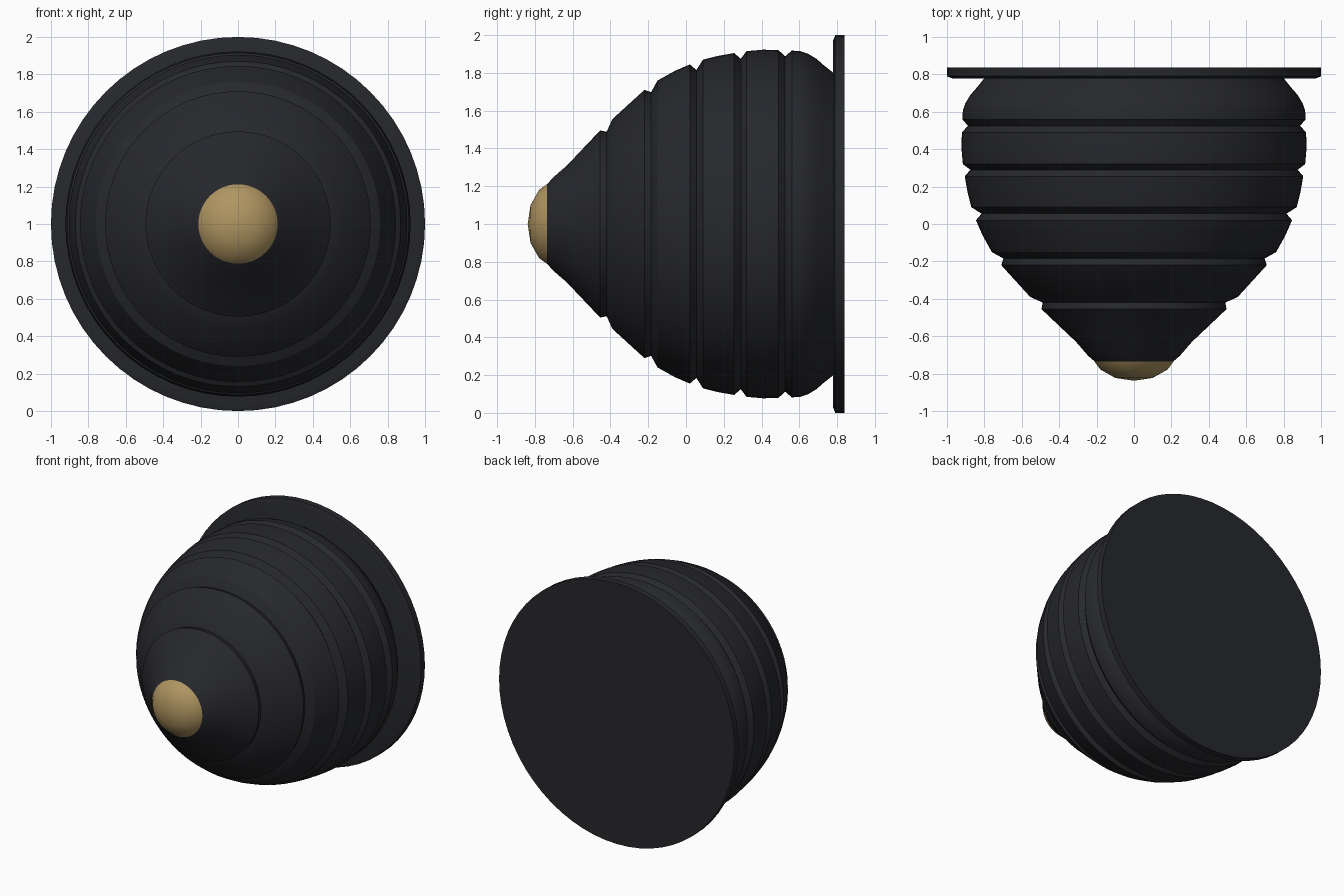
import bpy, bmesh, math

if "Cube" in bpy.data.objects:
    bpy.data.objects.remove(bpy.data.objects["Cube"])

SEGMENTS = 64


def material(name, rgb):
    m = bpy.data.materials.new(name)
    m.diffuse_color = (*rgb, 1)
    m.use_nodes = True
    m.node_tree.nodes["Principled BSDF"].inputs["Base Color"].default_value = m.diffuse_color
    return m


def lathe(name, profile, mat, sharp=25):
    """Revolve (y, radius) points around the y axis at height 1."""
    bm = bmesh.new()
    rings = []
    for y, r in profile:
        if r == 0:
            rings.append([bm.verts.new((0, y, 1))])
        else:
            angles = [2 * math.pi * i / SEGMENTS for i in range(SEGMENTS)]
            rings.append([bm.verts.new((r * math.cos(a), y, 1 + r * math.sin(a)))
                          for a in angles])
    for a, b in zip(rings, rings[1:]):
        for i in range(SEGMENTS):
            j = (i + 1) % SEGMENTS
            if len(a) == 1:
                bm.faces.new((a[0], b[i], b[j]))
            elif len(b) == 1:
                bm.faces.new((a[i], a[j], b[0]))
            else:
                bm.faces.new((a[i], a[j], b[j], b[i]))
    bmesh.ops.recalc_face_normals(bm, faces=bm.faces)
    mesh = bpy.data.meshes.new(name)
    bm.to_mesh(mesh)
    bm.free()
    mesh.materials.append(mat)
    ob = bpy.data.objects.new(name, mesh)
    bpy.context.collection.objects.link(ob)
    bpy.ops.object.select_all(action='DESELECT')
    ob.select_set(True)
    bpy.context.view_layer.objects.active = ob
    bpy.ops.object.shade_smooth_by_angle(angle=math.radians(sharp))
    return ob


black = material("black", (0.02, 0.021, 0.025))
gold = material("gold", (0.43, 0.30, 0.12))

# Ribbed bell body, front to back, with notched grooves
lathe("body", [
    (-0.735, 0), (-0.735, 0.21), (-0.705, 0.245), (-0.63, 0.31),
    (-0.455, 0.495), (-0.42, 0.488), (-0.39, 0.555),
    (-0.22, 0.71), (-0.185, 0.698), (-0.15, 0.76), (-0.06, 0.81),
    (0.02, 0.845), (0.055, 0.815), (0.09, 0.87), (0.17, 0.89),
    (0.255, 0.905), (0.29, 0.875), (0.32, 0.915), (0.41, 0.923),
    (0.49, 0.92), (0.525, 0.888), (0.56, 0.918), (0.605, 0.915),
    (0.645, 0.902), (0.69, 0.875), (0.73, 0.84), (0.78, 0.80),
], black)

# Wall flange with a chamfered front rim
lathe("flange", [(0.778, 0), (0.778, 0.97), (0.79, 1), (0.838, 1), (0.838, 0)], black)

# Rounded gold tip
lathe("tip", [
    (-0.838, 0), (-0.823, 0.10), (-0.778, 0.18), (-0.735, 0.212), (-0.735, 0),
], gold, 40)
